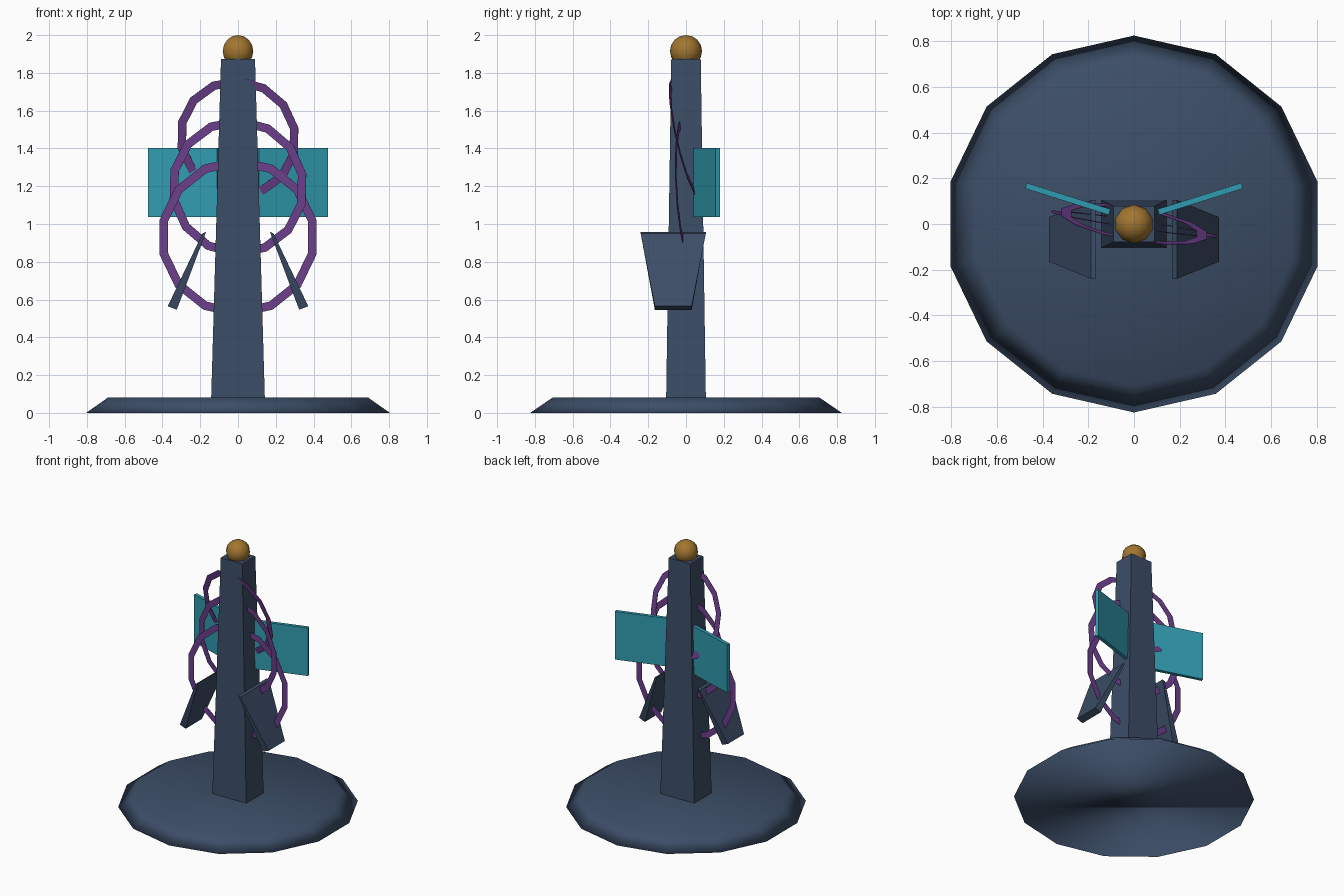
import bpy, bmesh, math
from mathutils import Matrix, Vector

if "Cube" in bpy.data.objects:
    bpy.data.objects.remove(bpy.data.objects["Cube"])


def material(name, rgb):
    m = bpy.data.materials.new(name)
    m.diffuse_color = (*rgb, 1)
    m.use_nodes = True
    m.node_tree.nodes["Principled BSDF"].inputs["Base Color"].default_value = m.diffuse_color
    return m


STONE = material("dark_slate", (0.045, 0.075, 0.135))
TEAL = material("teal", (0.03, 0.33, 0.43))
PURPLE = material("purple", (0.15, 0.05, 0.26))
GOLD = material("gold", (0.36, 0.18, 0.03))


def finish(name, bm, mat, smooth=False, inward=False):
    bmesh.ops.recalc_face_normals(bm, faces=bm.faces)
    if inward:
        bmesh.ops.reverse_faces(bm, faces=bm.faces)
    me = bpy.data.meshes.new(name)
    bm.to_mesh(me)
    bm.free()
    for p in me.polygons:
        p.use_smooth = smooth
    me.materials.append(mat)
    ob = bpy.data.objects.new(name, me)
    bpy.context.collection.objects.link(ob)
    return ob


def loft(name, loops, mat, smooth=False, matrix=None, inward=False):
    """Skin a stack of equal-length loops and cap both ends."""
    bm = bmesh.new()
    rows = [[bm.verts.new(p) for p in loop] for loop in loops]
    n = len(rows[0])
    for lo, hi in zip(rows, rows[1:]):
        for i in range(n):
            j = (i + 1) % n
            bm.faces.new((lo[i], lo[j], hi[j], hi[i]))
    bm.faces.new(rows[0])
    bm.faces.new(rows[-1])
    if matrix:
        bm.transform(matrix)
    return finish(name, bm, mat, smooth, inward)


def circle(r, z, n=14):
    return [(r * math.sin(2 * math.pi * i / n), r * math.cos(2 * math.pi * i / n), z)
            for i in range(n)]


def rect(hx, hy, z):
    return [(-hx, -hy, z), (hx, -hy, z), (hx, hy, z), (-hx, hy, z)]


# Base: shallow fourteen-sided disc whose shell faces inward, like a dish
loft("base", [circle(0.825, 0), circle(0.705, 0.082)], STONE, True, inward=True)

# Tapered pillar
loft("pillar", [rect(0.142, 0.105, 0.08), rect(0.09, 0.078, 1.873)], STONE)

# Finial ball
bm = bmesh.new()
bmesh.ops.create_uvsphere(bm, u_segments=10, v_segments=8, radius=0.085,
                          matrix=Matrix.Translation((0, 0, 1.915)))
finish("finial", bm, GOLD, True)

for side, s in (("left", -1), ("right", 1)):
    # Swept-back panels
    m = Matrix.Translation((0.29 * s, 0.11, 1.22)) @ Matrix.Rotation(s * math.radians(17.5), 4, 'Z')
    loft(side + "_panel", [rect(0.192, 0.013, -0.182), rect(0.192, 0.013, 0.182)], TEAL, matrix=m)

    # Splayed fins: wide and thin at the top, narrow and thick at the bottom
    def fin_loop(inner, outer, y0, y1):
        return [(s * p[0], y, p[1]) for p, y in
                ((inner, y0), (outer, y0), (outer, y1), (inner, y1))]
    loft(side + "_fin", [fin_loop((0.324, 0.546), (0.372, 0.565), -0.165, 0.03),
                         fin_loop((0.169, 0.958), (0.188, 0.95), -0.24, 0.105)], STONE)


# Flat ribbon rings, each leaning differently: y = a*x + b*(z - centre)
def ring(name, zc, radius, a, b, phase, n=14):
    u = Vector((1, a, 0)).normalized()
    w = Vector((a, -1, b)).normalized()
    v = w.cross(u)
    bm = bmesh.new()
    rows = []
    for i in range(n):
        t = math.radians(phase) + 2 * math.pi * i / n
        d = u * math.cos(t) + v * math.sin(t)
        rows.append([bm.verts.new(Vector((0, 0, zc)) + d * (radius + r) + w * h)
                     for r, h in ((-0.023, -0.001), (0.023, -0.001), (0.023, 0.001), (-0.023, 0.001))])
    for i in range(n):
        p, q = rows[i], rows[(i + 1) % n]
        for j in range(4):
            h = (j + 1) % 4
            bm.faces.new((p[j], p[h], q[h], q[j]))
    finish(name, bm, PURPLE)


ring("lower_ring", 0.93, 0.402, 0, 0, 12.86)
ring("middle_ring", 1.195, 0.35, -0.15, -0.05, 11)
ring("upper_ring", 1.455, 0.308, -0.17, -0.23, 10)
